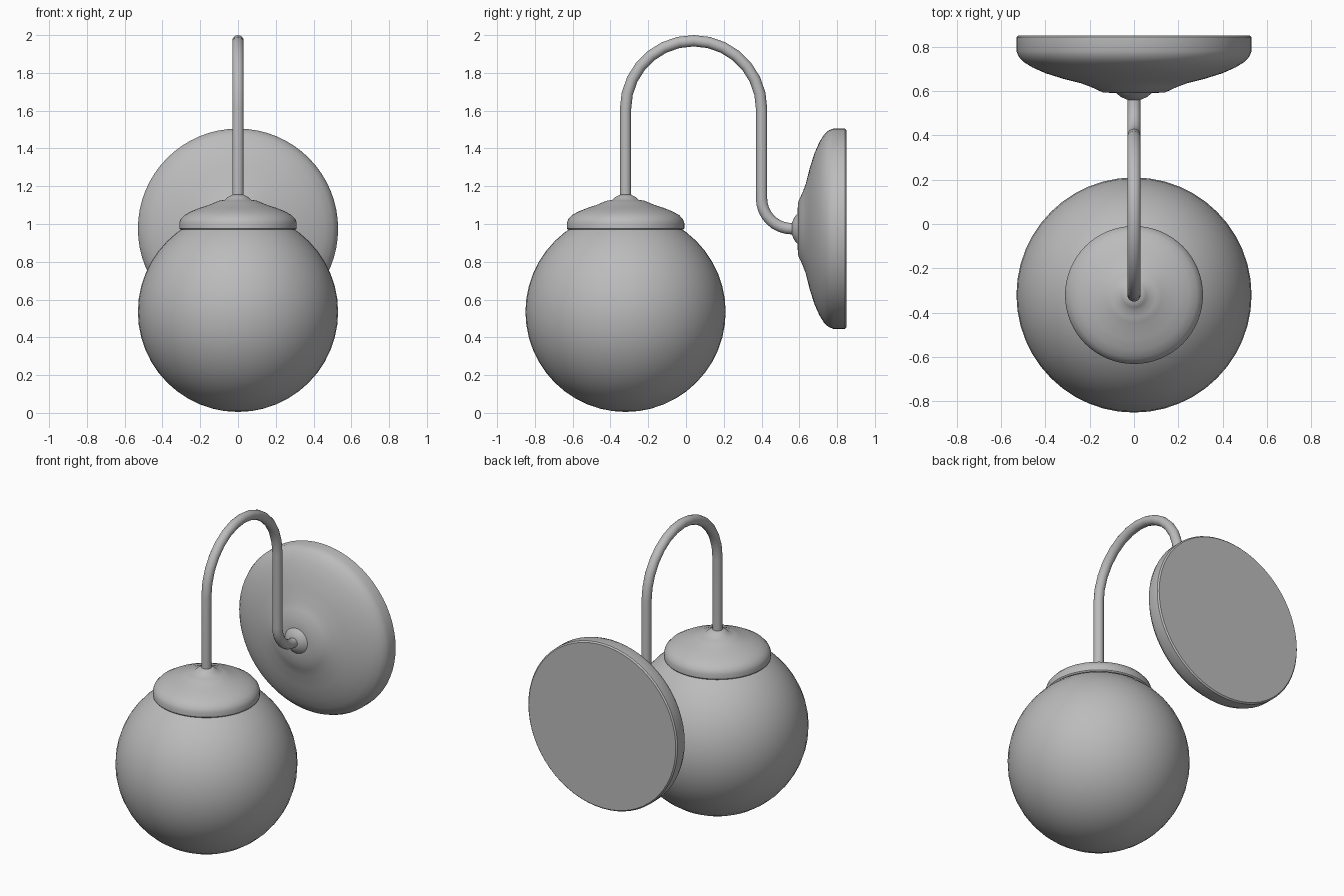
import bpy, bmesh, math
from mathutils import Matrix, Vector

cube = bpy.data.objects.get("Cube")
if cube:
    bpy.data.objects.remove(cube, do_unlink=True)

grey = bpy.data.materials.new("plain grey")
grey.use_nodes = True
COLOUR = (0.5, 0.5, 0.5, 1)
grey.diffuse_color = COLOUR
grey.node_tree.nodes["Principled BSDF"].inputs["Base Color"].default_value = COLOUR


def finish(obj, angle):
    obj.data.materials.append(grey)
    bpy.ops.object.select_all(action='DESELECT')
    obj.select_set(True)
    bpy.context.view_layer.objects.active = obj
    bpy.ops.object.shade_smooth_by_angle(angle=math.radians(angle))


def lathe(name, profile, matrix, steps=64, angle=35):
    """Revolve (radius, height) points around local z."""
    bm = bmesh.new()
    verts = [bm.verts.new((r, 0, h)) for r, h in profile]
    edges = [bm.edges.new(pair) for pair in zip(verts, verts[1:])]
    bmesh.ops.spin(bm, geom=verts + edges, cent=(0, 0, 0), axis=(0, 0, 1),
                   angle=math.tau, steps=steps)
    bmesh.ops.remove_doubles(bm, verts=bm.verts, dist=1e-5)
    bmesh.ops.recalc_face_normals(bm, faces=bm.faces)
    bm.transform(matrix)
    mesh = bpy.data.meshes.new(name)
    bm.to_mesh(mesh)
    bm.free()
    obj = bpy.data.objects.new(name, mesh)
    bpy.context.collection.objects.link(obj)
    finish(obj, angle)
    return obj


def arc(cy, cz, radius, start, end, steps):
    """Points of an arc in the yz plane, angles in degrees."""
    angles = [math.radians(start + (end - start) * i / steps) for i in range(steps + 1)]
    return [(0, cy + radius * math.cos(a), cz + radius * math.sin(a)) for a in angles]


def tube(name, path, radius, sides=16):
    """Sweep a circle along a path lying in the yz plane."""
    pts = [Vector(p) for p in path]
    bm = bmesh.new()
    rings = []
    for i, p in enumerate(pts):
        tangent = (pts[min(i + 1, len(pts) - 1)] - pts[max(i - 1, 0)]).normalized()
        across = Vector((1, 0, 0))
        up = tangent.cross(across)
        rings.append([bm.verts.new(p + radius * (across * math.cos(a) + up * math.sin(a)))
                      for a in (math.tau * k / sides for k in range(sides))])
    for r0, r1 in zip(rings, rings[1:]):
        for k in range(sides):
            n = (k + 1) % sides
            bm.faces.new((r0[k], r0[n], r1[n], r1[k]))
    bm.faces.new(rings[0])
    bm.faces.new(rings[-1])
    bmesh.ops.recalc_face_normals(bm, faces=bm.faces)
    mesh = bpy.data.meshes.new(name)
    bm.to_mesh(mesh)
    bm.free()
    obj = bpy.data.objects.new(name, mesh)
    bpy.context.collection.objects.link(obj)
    finish(obj, 40)


SHADE_Y = -0.32

# Round globe shade
bpy.ops.mesh.primitive_uv_sphere_add(segments=48, ring_count=24, radius=0.53,
                                     location=(0, SHADE_Y, 0.535))
globe = bpy.context.object
globe.name = "globe_shade"
finish(globe, 40)

# Domed cap with a small collar
cap = [(0, 0.97), (0.305, 0.97), (0.311, 0.977), (0.311, 1.005), (0.304, 1.025),
       (0.285, 1.046), (0.25, 1.066), (0.20, 1.086), (0.155, 1.10), (0.125, 1.113),
       (0.10, 1.123), (0.07, 1.128), (0.055, 1.142), (0.03, 1.155), (0, 1.155)]
lathe("globe_cap", cap, Matrix.Translation((0, SHADE_Y, 0)))

# Wall plate: a shallow dish with a nub, facing the front
plate = [(0, 0), (0.522, 0), (0.53, 0.008), (0.53, 0.07), (0.52, 0.095), (0.50, 0.118),
         (0.46, 0.143), (0.40, 0.17), (0.32, 0.195), (0.24, 0.215), (0.19, 0.234),
         (0.14, 0.257), (0.08, 0.26), (0.06, 0.277), (0.03, 0.29), (0, 0.29)]
lathe("wall_plate", plate,
      Matrix.Translation((0, 0.85, 0.975)) @ Matrix.Rotation(math.pi / 2, 4, 'X'))

# Gooseneck arm from cap to wall plate
path = [(0, SHADE_Y, 1.12)]
path += arc(0.04, 1.61, 0.36, 180, 0, 14)
path += arc(0.56, 1.135, 0.16, 180, 270, 8)
path += [(0, 0.60, 0.975)]
tube("gooseneck_arm", path, 0.03)
